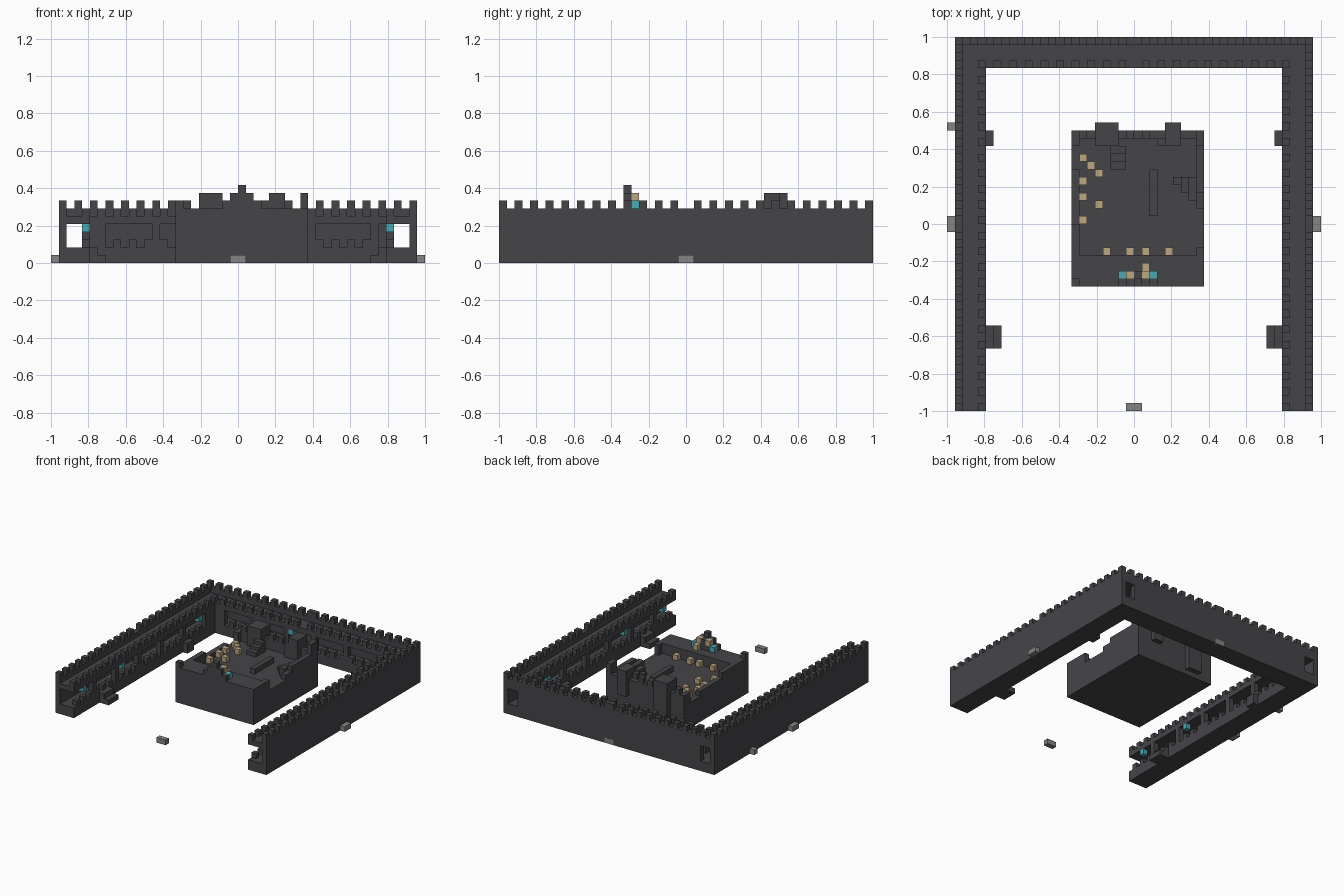
import bpy, bmesh
from mathutils import Matrix, Vector

V = 1 / 24  # size of one block

old = bpy.data.objects.get("Cube")
if old:
    bpy.data.objects.remove(old)


def material(name, rgb):
    m = bpy.data.materials.new(name)
    m.use_nodes = True
    m.diffuse_color = (*rgb, 1)
    m.node_tree.nodes["Principled BSDF"].inputs["Base Color"].default_value = (*rgb, 1)
    return m


STONE = material("dark stone", (0.06, 0.059, 0.066))
GREY = material("light grey stone", (0.23, 0.23, 0.23))
TAN = material("tan wood", (0.5, 0.38, 0.22))
TEAL = material("teal crystal", (0.066, 0.4, 0.44))


def blocks(name, boxes, mat):
    """One object from boxes given as (x0, x1, y0, y1, z0, z1) in block units."""
    bm = bmesh.new()
    for x0, x1, y0, y1, z0, z1 in boxes:
        mid = Vector((x0 + x1, y0 + y1, z0 + z1)) * V / 2
        size = Vector((x1 - x0, y1 - y0, z1 - z0)) * V
        bmesh.ops.create_cube(bm, size=1, matrix=Matrix.Translation(mid) @ Matrix.Diagonal((*size, 1)))
    mesh = bpy.data.meshes.new(name)
    bm.to_mesh(mesh)
    bm.free()
    mesh.materials.append(mat)
    ob = bpy.data.objects.new(name, mesh)
    bpy.context.collection.objects.link(ob)
    return ob


def cell(x, y, z):
    return (x, x + 1, y, y + 1, z, z + 1)


def flip(boxes):
    return [(-b[1], -b[0], *b[2:]) for b in boxes]


def teeth(a, b):
    """Alternate block positions, mirrored about the middle of the run."""
    half = (b - a + 1) // 2
    near = range(a, a + half, 2)
    return sorted({*near, *(a + b - 1 - i for i in near)})


# Side walls: hollow gallery with pillars, low railing and two parapets
side = [(-23, -19, -24, 24, 0, 2), (-23, -19, -24, 24, 5, 6),
        (-23, -22, -24, 24, 2, 7), (-20, -19, 17, 20, 2, 5)]
side += [(-20, -19, y, y + 1, 2, 5) for y in range(-18, 17, 7)]
side += [cell(-20, y, 2) for y in range(-23, 17, 2)]
side += [cell(-23, y, 7) for y in teeth(-24, 24)]
side += [cell(-20, y, 6) for y in teeth(-24, 21)]
blocks("left_gallery_wall", flip(side), STONE)
blocks("right_gallery_wall", side, STONE)

# Back wall: same gallery, window openings at both outer corners
back = [(-19, 19, 20, 24, 0, 2), (-19, 19, 20, 24, 5, 6), (-20, 20, 23, 24, 2, 5),
        (-22, 22, 23, 24, 5, 7), (-19, -17, 20, 21, 2, 5), (17, 18, 20, 21, 2, 5)]
back += [(x, x + 1, 20, 21, 2, 5) for x in (-11, -4, 2, 9)]
back += [cell(x, 20, 2) for x in range(-16, 17, 2)]
back += [cell(x, 23, 7) for x in teeth(-23, 23)]
back += [cell(x, 20, 6) for x in teeth(-20, 20)]
blocks("back_gallery_wall", back, STONE)

# Steps against the inner sides of the walls
steps = [(-19, -18, 10, 12, 0, 2), (-19, -18, -16, -13, 0, 2), (-18, -17, -16, -13, 0, 1)]
blocks("wall_steps", steps + flip(steps), STONE)

# Lamps hanging in the galleries
lamps = [cell(-20, y, 4) for y in (-21, -9, 15)]
blocks("gallery_lamps", lamps + flip(lamps) + [cell(-3, 20, 4)], TEAL)

# Grey marker stones around the outside
blocks("marker_stones", [(-1, 1, -24, -23, 0, 1), (-24, -23, -1, 1, 0, 1), (23, 24, -1, 1, 0, 1),
                         (-24, -23, 12, 13, 0, 1), (-1, 1, 23.5, 24.01, 0, 1)], GREY)

# Central keep: solid base, raised front terrace and broken upper walls
blocks("keep_base", [(-8, 9, -8, 12, 0, 5)], STONE)
blocks("keep_terrace", [(-8, 9, -8, -4, 5, 7), (-8, -7, -8, -7, 7, 8)], STONE)
blocks("keep_left_wall", [(-8, -7, -4, 0, 5, 7), (-8, -7, 0, 7, 5, 6),
                          (-8, -7, 10, 12, 5, 7)], STONE)
blocks("keep_right_wall", [(8, 9, -4, -3, 5, 7), (8, 9, 2, 4, 5, 6), (8, 9, 4, 12, 5, 7),
                           (8, 9, 10, 12, 7, 9)], STONE)
blocks("keep_back_wall", [(-7, 8, 11, 12, 5, 7), (3, 6, 10, 11, 5, 8)]
       + [cell(x, 11, 7) for x in (-7, -1, 1)], STONE)
blocks("keep_back_towers", [(-5, -2, 10, 13, 5, 9), (-5, -2, 12, 13, 1, 5),
                            (4, 6, 10, 13, 5, 9), (4, 6, 12, 13, 4, 5)], STONE)

# Room details: stair, low rail and stepped blocks
blocks("room_stair", [(-3, -1, 10 - i - 1, 10 - i, 5, 7 - i * 0.6) for i in range(3)], STONE)
blocks("room_rail", [(2, 3, 1, 7, 5, 6)], STONE)
blocks("room_stepped_blocks", [(8 - i, 9 - i, 2 + i, 6, 5, 7 - i * 0.5) for i in range(1, 4)], STONE)

# Seats along the terrace and the left side of the room
seats = [cell(x, -4, 5) for x in (-4, -1, 1, 4)]
seats += [cell(-7, y, 5) for y in (0, 3, 5, 8)]
seats += [cell(x, y, 5) for x, y in ((-6, 7), (-5, 6), (-5, 2))]
blocks("seats", seats, TAN)

# Stepped gable on the terrace with its throne
blocks("front_gable", [(i - 2, 3 - i, -8, -7, 7 + i, 8 + i) for i in range(3)], STONE)
blocks("throne_back", [(-1, 2, -7, -6, 7, 8), (0, 1, -7, -6, 8, 9)], STONE)
blocks("throne_arms", [cell(-1, -7, 8), cell(1, -7, 8), cell(1, -6, 7)], TAN)
blocks("throne_crystals", [cell(-2, -7, 7), cell(2, -7, 7)], TEAL)
